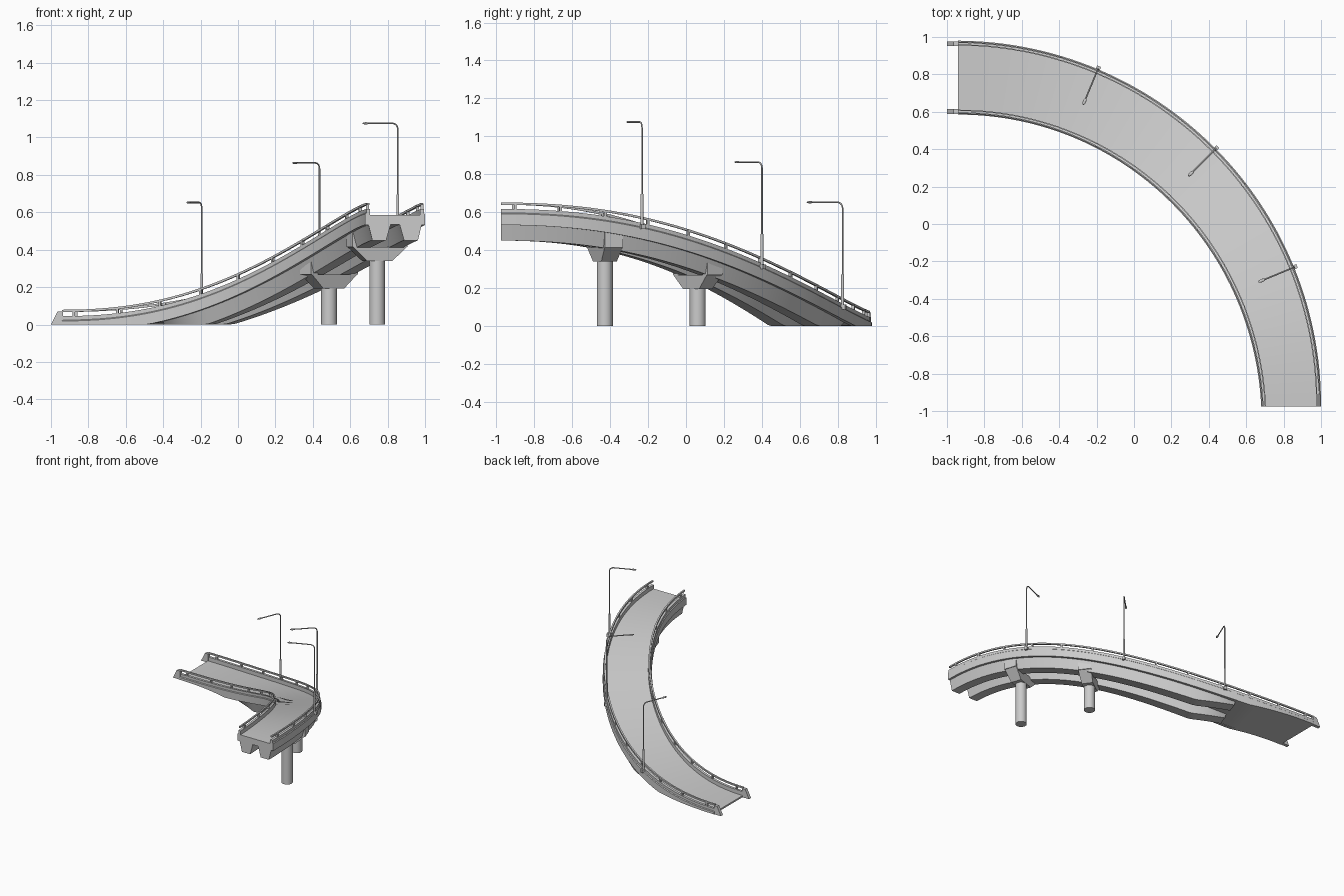
import bpy, bmesh, math
from mathutils import Matrix, Vector

if "Cube" in bpy.data.objects:
    bpy.data.objects.remove(bpy.data.objects["Cube"])

CX, CY = -0.94, -0.975
N = 60


def height(s):
    a = s * s * (3 - 2 * s)
    b = s ** 3 * (6 * s * s - 15 * s + 10)
    return 0.013 + 0.572 * (a + b) / 2


def radius(s, frac, off=0.0):
    inner = 1.56 + 0.06 * s * s
    outer = 1.955 - 0.015 * s
    return inner + (outer - inner) * frac + off


def place(s, r, z):
    t = s * math.pi / 2
    return Vector((CX + r * math.sin(t), CY + r * math.cos(t), z))


def frame(s, r, z):
    # local x points outward, local y along the road, local z up
    t = s * math.pi / 2
    return Matrix.Translation(place(s, r, z)) @ Matrix.Rotation(math.pi / 2 - t, 4, 'Z')


def finish(name, bm, smooth=True):
    bmesh.ops.recalc_face_normals(bm, faces=bm.faces)
    me = bpy.data.meshes.new(name)
    bm.to_mesh(me)
    bm.free()
    ob = bpy.data.objects.new(name, me)
    bpy.context.collection.objects.link(ob)
    if smooth:
        bpy.ops.object.select_all(action='DESELECT')
        ob.select_set(True)
        bpy.context.view_layer.objects.active = ob
        bpy.ops.object.shade_smooth_by_angle(angle=math.radians(25))
    return ob


def sweep(name, profile, s0=0.0, s1=1.0):
    # profile points: (fraction across road, radial offset, height over deck)
    bm = bmesh.new()
    rings = []
    for i in range(N + 1):
        s = s0 + (s1 - s0) * i / N
        rings.append([bm.verts.new(place(s, radius(s, f, o), max(0.0, height(s) + dz)))
                      for f, o, dz in profile])
    n = len(profile)
    for a, b in zip(rings, rings[1:]):
        for j in range(n):
            k = (j + 1) % n
            bm.faces.new((a[j], a[k], b[k], b[j]))
    bm.faces.new(rings[0])
    bm.faces.new(rings[-1])
    return finish(name, bm)


def mirror(profile):
    return [(1 - f, -o, z) for f, o, z in profile]


def add_box(bm, mat, sx, sy, sz, bottom=None):
    # box standing on its origin, optional smaller bottom (sx, sy)
    vs = bmesh.ops.create_cube(bm, size=1)['verts']
    for v in vs:
        x, y = bottom if (bottom and v.co.z < 0) else (sx, sy)
        v.co = mat @ Vector((v.co.x * x, v.co.y * y, (v.co.z + 0.5) * sz))


def add_cylinder(bm, mat, r, h, seg=12):
    m = mat @ Matrix.Translation((0, 0, h / 2))
    bmesh.ops.create_cone(bm, cap_ends=True, segments=seg, radius1=r, radius2=r, depth=h, matrix=m)


# road slab
sweep("road_slab", [(0, 0.02, 0), (1, -0.02, 0), (1, -0.02, -0.05), (0, 0.02, -0.05)])

# box girders, parapets and handrails on both sides
girder = [(0.57, 0, -0.045), (0.95, 0, -0.045), (0.88, 0, -0.135), (0.65, 0, -0.135)]
parapet = [(1, 0, -0.053), (1, 0, 0.006), (1, -0.006, 0.011), (1, -0.006, 0.032),
           (1, -0.026, 0.032), (1, -0.026, -0.053)]
rail = [(1, -0.010, 0.054), (1, -0.010, 0.066), (1, -0.022, 0.066), (1, -0.022, 0.054)]
for side, frac, inset, posts in (("outer", 1, -0.016, 13), ("inner", 0, 0.016, 11)):
    pick = (lambda p: p) if frac else mirror
    sweep(side + "_girder", pick(girder), 0.22, 1.0)
    sweep(side + "_parapet", pick(parapet))
    sweep(side + "_handrail", pick(rail))

    # rail posts
    bm = bmesh.new()
    for i in range(posts):
        s = 0.025 + 0.95 * i / (posts - 1)
        add_box(bm, frame(s, radius(s, frac, inset), height(s) + 0.028), 0.016, 0.012, 0.036)
    finish(side + "_rail_posts", bm, False)

    # sloped end block at the foot of the ramp
    bm = bmesh.new()
    y = CY + radius(0, frac, inset)
    outline = [(-1, 0), (-0.935, 0), (-0.935, 0.07), (-0.965, 0.07)]
    face = bm.faces.new([bm.verts.new((x, y - 0.013, z)) for x, z in outline])
    ext = bmesh.ops.extrude_face_region(bm, geom=[face])['geom']
    bmesh.ops.translate(bm, vec=(0, 0.026, 0),
                        verts=[g for g in ext if isinstance(g, bmesh.types.BMVert)])
    finish(side + "_end_block", bm, False)

# piers: round column, flared cap and two upright lugs
for name, s in (("middle_pier", 0.6), ("end_pier", 0.8)):
    r = radius(s, 0.5)
    soffit = height(s) - 0.135
    bm = bmesh.new()
    add_cylinder(bm, frame(s, r, 0), 0.042, soffit - 0.05, 32)
    finish(name + "_column", bm)
    bm = bmesh.new()
    add_box(bm, frame(s, r, soffit - 0.065), 0.30, 0.10, 0.075, (0.14, 0.085))
    for k in (-1, 1):
        add_box(bm, frame(s, r + k * 0.1325, soffit + 0.01), 0.045, 0.10, 0.08)
    finish(name + "_cap", bm, False)

# street lamps along the outer edge
for i, s in enumerate((0.25, 0.5, 0.75)):
    base = frame(s, radius(s, 1, -0.002), height(s))
    bm = bmesh.new()
    add_box(bm, base @ Matrix.Translation((0.006, 0, 0)), 0.026, 0.022, 0.025)
    add_cylinder(bm, base, 0.0075, 0.185)
    finish("lamp_base_%d" % (i + 1), bm)

    # bent pole and arm
    path = [(0, 0.18), (0, 0.535)]
    path += [(-0.03 + 0.03 * math.cos(a), 0.535 + 0.03 * math.sin(a))
             for a in (math.radians(18 * k) for k in range(1, 6))]
    path.append((-0.175, 0.565))
    cu = bpy.data.curves.new("lamp_pole_%d" % (i + 1), 'CURVE')
    cu.dimensions = '3D'
    cu.bevel_depth = 0.0042
    cu.bevel_resolution = 2
    cu.use_fill_caps = True
    sp = cu.splines.new('POLY')
    sp.points.add(len(path) - 1)
    for p, (x, z) in zip(sp.points, path):
        p.co = (x, 0, z, 1)
    ob = bpy.data.objects.new(cu.name, cu)
    ob.matrix_world = base
    bpy.context.collection.objects.link(ob)

    # lamp head
    bm = bmesh.new()
    m = base @ Matrix.Translation((-0.185, 0, 0.565)) @ Matrix.Diagonal((0.02, 0.009, 0.006, 1))
    bmesh.ops.create_uvsphere(bm, u_segments=16, v_segments=8, radius=1, matrix=m)
    finish("lamp_head_%d" % (i + 1), bm)
